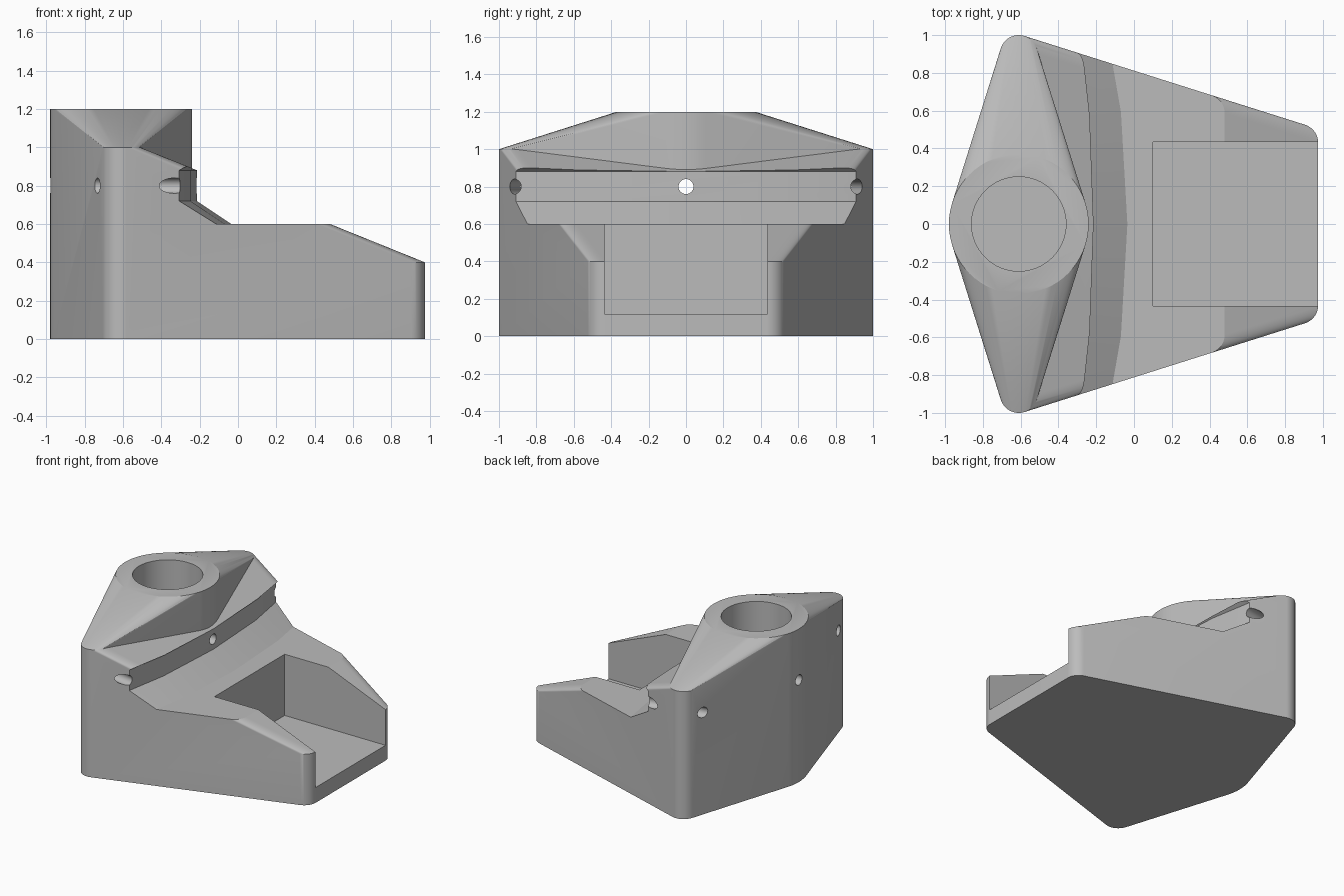
import bpy, bmesh, math
from mathutils import Matrix, Vector

cube = bpy.data.objects.get("Cube")
if cube:
    bpy.data.objects.remove(cube, do_unlink=True)

BORE_X = -0.61      # centre line of the socket tower
ARC_X = -5.2        # centre of the large arc that shapes the groove
ARC_R = 4.985       # radius of the groove wall

grey = bpy.data.materials.new("plain_grey")
grey.use_nodes = True
grey.diffuse_color = (0.5, 0.5, 0.5, 1)
grey.node_tree.nodes["Principled BSDF"].inputs["Base Color"].default_value = (0.5, 0.5, 0.5, 1)


def make_object(name, bm):
    bmesh.ops.recalc_face_normals(bm, faces=bm.faces[:])
    mesh = bpy.data.meshes.new(name)
    bm.to_mesh(mesh)
    bm.free()
    mesh.materials.append(grey)
    obj = bpy.data.objects.new(name, mesh)
    bpy.context.collection.objects.link(obj)
    return obj


def post_hull(name, posts, segments=64):
    """Convex hull around upright round posts given as (x, y, radius, height)."""
    bm = bmesh.new()
    for x, y, r, h in posts:
        for i in range(segments):
            a = math.tau * i / segments
            for z in (0, h):
                bm.verts.new((x + r * math.cos(a), y + r * math.sin(a), z))
    result = bmesh.ops.convex_hull(bm, input=bm.verts[:])
    inner = {v for v in result["geom_interior"] if isinstance(v, bmesh.types.BMVert)}
    bmesh.ops.delete(bm, geom=list(inner), context="VERTS")
    bmesh.ops.dissolve_limit(bm, angle_limit=0.002, verts=bm.verts[:], edges=bm.edges[:])
    return make_object(name, bm)


def cylinder(name, radius, length, matrix, segments):
    bm = bmesh.new()
    bmesh.ops.create_cone(bm, cap_ends=True, segments=segments, radius1=radius,
                          radius2=radius, depth=length, matrix=matrix)
    return make_object(name, bm)


def box(name, low, high):
    low, high = Vector(low), Vector(high)
    bm = bmesh.new()
    bmesh.ops.create_cube(bm, size=1, matrix=Matrix.Translation((low + high) / 2)
                          @ Matrix.Diagonal((*(high - low), 1)))
    return make_object(name, bm)


def arc_sweep(name, profile, angles):
    """Sweep a closed (radius, z) profile about the large arc centre."""
    bm = bmesh.new()
    rings = [[bm.verts.new((ARC_X + r * math.cos(a), r * math.sin(a), z))
              for r, z in profile] for a in angles]
    n = len(profile)
    for ring, after in zip(rings, rings[1:]):
        for i in range(n):
            j = (i + 1) % n
            bm.faces.new((ring[i], ring[j], after[j], after[i]))
    bm.faces.new(rings[0])
    bm.faces.new(rings[-1])
    return make_object(name, bm)


def combine(obj, tool, operation):
    mod = obj.modifiers.new(operation.title(), "BOOLEAN")
    mod.operation = operation
    mod.solver = "EXACT"
    mod.object = tool
    bpy.context.view_layer.objects.active = obj
    bpy.ops.object.modifier_apply(modifier=mod.name)
    bpy.data.objects.remove(tool, do_unlink=True)


# Wedge body and diamond-shaped socket tower share the two rear corner posts
corners = [(BORE_X, s * 0.9, 0.1) for s in (-1, 1)]
body = post_hull("socket_block", [(*c, 1.0) for c in corners]
                 + [(0.875, s * 0.43, 0.1, 0.4) for s in (-1, 1)])
tower = post_hull("tower", [(*c, 1.0) for c in corners] + [(BORE_X, 0, 0.37, 1.2)])

# Curved groove with an undercut lip, and the level step in front of it
groove = arc_sweep("groove_cutter",
                   [(ARC_R + 0.18, 0.6), (ARC_R, 0.72), (ARC_R, 0.88),
                    (ARC_R + 0.33, 1.1), (ARC_R + 2, 1.1), (ARC_R + 2, 0.6)],
                   [0.115 * k for k in range(-2, 3)])
combine(body, groove, "DIFFERENCE")
combine(body, tower, "UNION")

# Open-fronted pocket
combine(body, box("pocket_cutter", (0.1, -0.435, 0.12), (1.2, 0.435, 1.3)), "DIFFERENCE")

# Vertical socket
combine(body, cylinder("bore_cutter", 0.25, 1.4,
                       Matrix.Translation((BORE_X, 0, 0.82)), 64), "DIFFERENCE")

# Three screw holes, radial to the groove
for angle in (-0.186, 0, 0.186):
    turn = Matrix.Translation((ARC_X, 0, 0.8)) @ Matrix.Rotation(angle, 4, "Z")
    aim = turn @ Matrix.Translation((4.7, 0, 0)) @ Matrix.Rotation(math.pi / 2, 4, "Y")
    combine(body, cylinder("hole_cutter", 0.04, 1.6, aim, 32), "DIFFERENCE")

# Smooth the rounded corners, keep the edges sharp
bpy.ops.object.select_all(action="DESELECT")
body.select_set(True)
bpy.context.view_layer.objects.active = body
bpy.ops.object.shade_smooth_by_angle(angle=math.radians(20))
